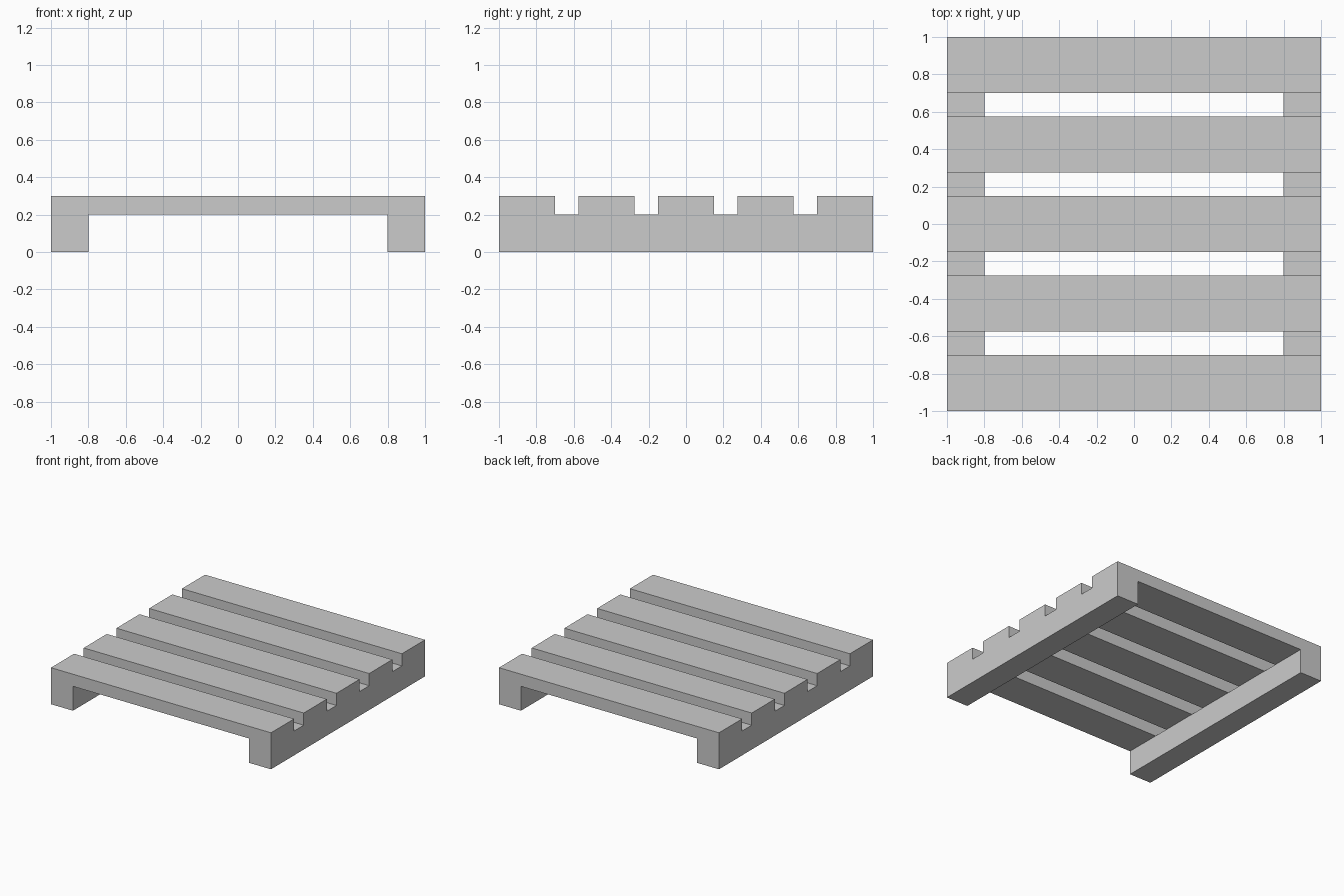
import bpy, bmesh

if "Cube" in bpy.data.objects:
    bpy.data.objects.remove(bpy.data.objects["Cube"])

SLATS, SLAT_W, HALF = 5, 0.3, 1.0
GAP = (2 * HALF - SLATS * SLAT_W) / (SLATS - 1)

# Break lines: runner / span / runner, slat / gap / slat ..., runner / deck
xs = [-HALF, -0.8, 0.8, HALF]
ys = [-HALF]
for n in range(2 * SLATS - 1):
    ys.append(ys[-1] + (GAP if n % 2 else SLAT_W))
zs = [0.0, 0.2, 0.3]
lines = (xs, ys, zs)


def solid(c):
    """Runners fill the outer columns below, slats fill the even rows above."""
    if any(not 0 <= c[a] < len(lines[a]) - 1 for a in range(3)):
        return False
    return c[0] != 1 if c[2] == 0 else c[1] % 2 == 0


def add_outer_faces(bm, c):
    """Add only the sides of a cell that face empty space."""
    for a in range(3):
        b, d = (a + 1) % 3, (a + 2) % 3
        for side in (0, 1):
            near = list(c)
            near[a] += 1 if side else -1
            if solid(near):
                continue
            corners = []
            for u, v in ((0, 0), (1, 0), (1, 1), (0, 1)):
                p = [0, 0, 0]
                p[a] = lines[a][c[a] + side]
                p[b] = lines[b][c[b] + u]
                p[d] = lines[d][c[d] + v]
                corners.append(bm.verts.new(p))
            bm.faces.new(corners if side else corners[::-1])


# Pallet: runners and slats as one joined body
bm = bmesh.new()
for i in range(len(xs) - 1):
    for j in range(len(ys) - 1):
        for k in range(len(zs) - 1):
            if solid((i, j, k)):
                add_outer_faces(bm, (i, j, k))
bmesh.ops.remove_doubles(bm, verts=bm.verts, dist=1e-4)
bmesh.ops.dissolve_limit(bm, angle_limit=0.01, verts=bm.verts, edges=bm.edges)

mesh = bpy.data.meshes.new("slatted_pallet")
bm.to_mesh(mesh)
bm.free()
bpy.context.collection.objects.link(bpy.data.objects.new("slatted_pallet", mesh))
